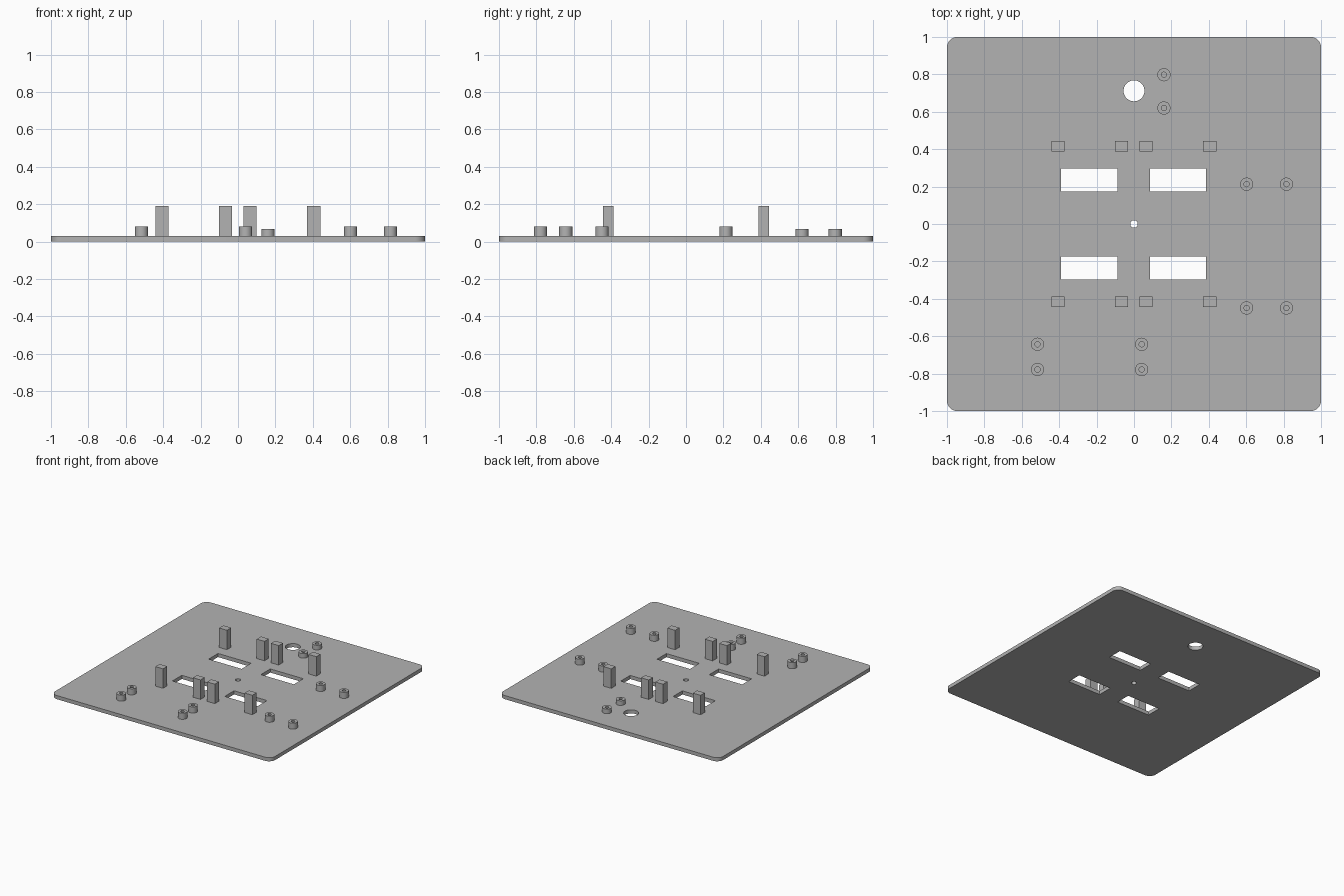
import bpy, bmesh
from math import tau
from mathutils import Matrix, Vector

cube = bpy.data.objects.get("Cube")
if cube:
    bpy.data.objects.remove(cube, do_unlink=True)

grey = bpy.data.materials.new("plain grey")
grey.use_nodes = True
COLOUR = (0.45, 0.45, 0.45, 1)
grey.diffuse_color = COLOUR
grey.node_tree.nodes["Principled BSDF"].inputs["Base Color"].default_value = COLOUR

PLATE_TOP = 0.03
BURIED = 0.002  # small overlap into the plate


def finish(name, bm, smooth=False):
    bmesh.ops.recalc_face_normals(bm, faces=bm.faces[:])
    mesh = bpy.data.meshes.new(name)
    bm.to_mesh(mesh)
    bm.free()
    mesh.materials.append(grey)
    obj = bpy.data.objects.new(name, mesh)
    bpy.context.collection.objects.link(obj)
    if smooth:
        bpy.ops.object.select_all(action="DESELECT")
        obj.select_set(True)
        bpy.context.view_layer.objects.active = obj
        bpy.ops.object.shade_smooth_by_angle()
    return obj


def add_box(bm, x, y, z0, z1, width, depth):
    at = Matrix.Translation((x, y, (z0 + z1) / 2))
    size = Matrix.Diagonal((width, depth, z1 - z0, 1))
    return bmesh.ops.create_cube(bm, size=1, matrix=at @ size)["verts"]


def add_hole(bm, x, y, radius):
    bmesh.ops.create_cone(bm, cap_ends=True, segments=48, radius1=radius, radius2=radius,
                          depth=0.2, matrix=Matrix.Translation((x, y, 0)))


def standoff(name, x, y, top, radius=0.035, bore=0.014):
    # Hollow round boss, spun from its wall section
    bm = bmesh.new()
    foot = PLATE_TOP - BURIED
    section = [(bore, foot), (bore, top), (radius, top), (radius, foot)]
    verts = [bm.verts.new((x + r, y, z)) for r, z in section]
    edges = [bm.edges.new((verts[i], verts[(i + 1) % 4])) for i in range(4)]
    bmesh.ops.spin(bm, geom=verts + edges, cent=(x, y, 0), axis=(0, 0, 1),
                   angle=tau, steps=32)
    bmesh.ops.remove_doubles(bm, verts=bm.verts[:], dist=0.0001)
    finish(name, bm, smooth=True)


# Base plate with rounded corners
bm = bmesh.new()
add_box(bm, 0, 0, 0, PLATE_TOP, 2, 2)
uprights = [e for e in bm.edges
            if abs(e.verts[0].co.z - e.verts[1].co.z) > PLATE_TOP / 2]
bmesh.ops.bevel(bm, geom=uprights, offset=0.055, segments=8, profile=0.5, affect="EDGES")
plate = finish("base_plate", bm)

# Openings: four slots, a cable hole and a centre hole
bm = bmesh.new()
for x in (-0.239, 0.236):
    for y in (-0.235, 0.235):
        add_box(bm, x, y, -0.1, 0.1, 0.3, 0.122)
add_hole(bm, 0, 0.712, 0.056)
add_hole(bm, 0, 0, 0.02)
cutter = finish("opening_cutter", bm)
cutter.hide_render = True

cut = plate.modifiers.new("openings", "BOOLEAN")
cut.operation = "DIFFERENCE"
cut.solver = "EXACT"
cut.object = cutter
bpy.context.view_layer.objects.active = plate
plate.select_set(True)
bpy.ops.object.modifier_apply(modifier=cut.name)
bpy.data.objects.remove(cutter, do_unlink=True)
bpy.ops.object.shade_smooth_by_angle()

# Square posts either side of each slot
for row, y in (("front", -0.415), ("back", 0.415)):
    for i, x in enumerate((-0.407, -0.066, 0.064, 0.405)):
        bm = bmesh.new()
        add_box(bm, x, y, PLATE_TOP - BURIED, 0.19, 0.07, 0.055)
        finish(f"{row}_post_{i + 1}", bm)

# Standoffs in groups: x positions, y positions, top height
groups = {
    "back_standoff": ((0.16,), (0.62, 0.798), 0.068),
    "side_standoff": ((0.602, 0.815), (-0.449, 0.213), 0.08),
    "front_standoff": ((-0.516, 0.041), (-0.643, -0.778), 0.08),
}
for name, (xs, ys, top) in groups.items():
    for i, x in enumerate(xs):
        for j, y in enumerate(ys):
            standoff(f"{name}_{i * len(ys) + j + 1}", x, y, top)
